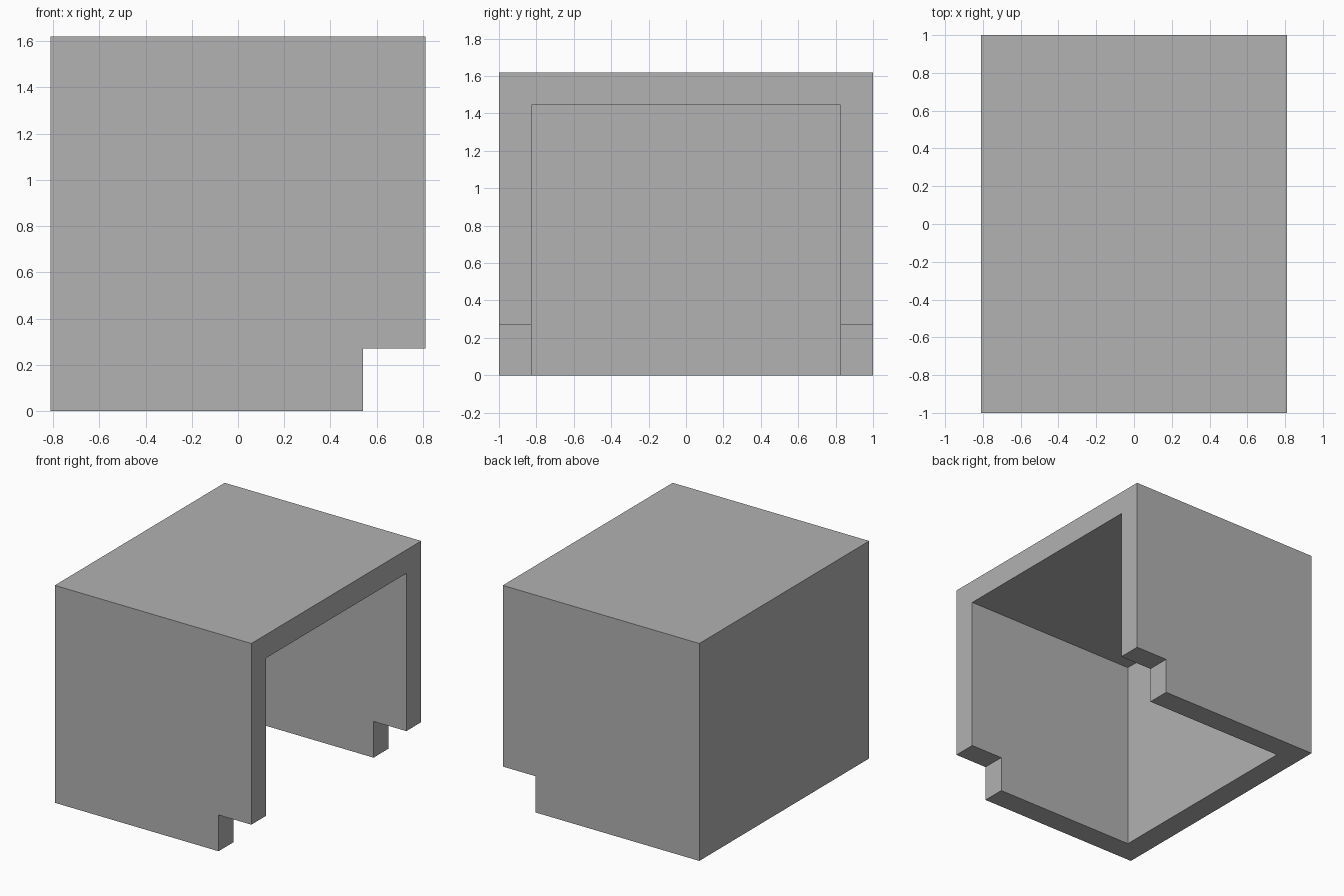
import bpy
import bmesh

# Main dimensions
HALF_X, HALF_Y, HEIGHT = 0.81, 1.0, 1.62
WALL = 0.175
NOTCH = 0.27

if "Cube" in bpy.data.objects:
    bpy.data.objects.remove(bpy.data.objects["Cube"], do_unlink=True)


def extrude_profile(name, profile, half_depth):
    """Extrude an (x, z) outline symmetrically along y."""
    bm = bmesh.new()
    face = bm.faces.new([bm.verts.new((x, -half_depth, z)) for x, z in profile])
    extruded = bmesh.ops.extrude_face_region(bm, geom=[face])["geom"]
    verts = [v for v in extruded if isinstance(v, bmesh.types.BMVert)]
    bmesh.ops.translate(bm, verts=verts, vec=(0, 2 * half_depth, 0))
    bmesh.ops.recalc_face_normals(bm, faces=bm.faces)
    mesh = bpy.data.meshes.new(name)
    bm.to_mesh(mesh)
    bm.free()
    obj = bpy.data.objects.new(name, mesh)
    bpy.context.collection.objects.link(obj)
    return obj


# Plain grey material
grey = bpy.data.materials.new("plain_grey")
grey.use_nodes = True
color = (0.445, 0.445, 0.445, 1)
grey.diffuse_color = color
grey.node_tree.nodes["Principled BSDF"].inputs["Base Color"].default_value = color

# Outer block with the notched lower edge on the open side
cover = extrude_profile("cover_shell", [
    (-HALF_X, 0), (HALF_X - NOTCH, 0), (HALF_X - NOTCH, NOTCH),
    (HALF_X, NOTCH), (HALF_X, HEIGHT), (-HALF_X, HEIGHT)], HALF_Y)
cover.data.materials.append(grey)

# Hollow inside, open at the bottom and at +x
inner_x, inner_z, over = WALL - HALF_X, HEIGHT - WALL, 0.5
cutter = extrude_profile("hollow_cutter", [
    (inner_x, -over), (HALF_X + over, -over),
    (HALF_X + over, inner_z), (inner_x, inner_z)], HALF_Y - WALL)
cutter.data.materials.append(grey)
cutter.hide_render = True

# Cut the hollow and discard the cutter
cut = cover.modifiers.new("hollow", 'BOOLEAN')
cut.operation = 'DIFFERENCE'
cut.solver = 'EXACT'
cut.object = cutter
bpy.context.view_layer.objects.active = cover
bpy.ops.object.modifier_apply(modifier=cut.name)
bpy.data.objects.remove(cutter, do_unlink=True)
